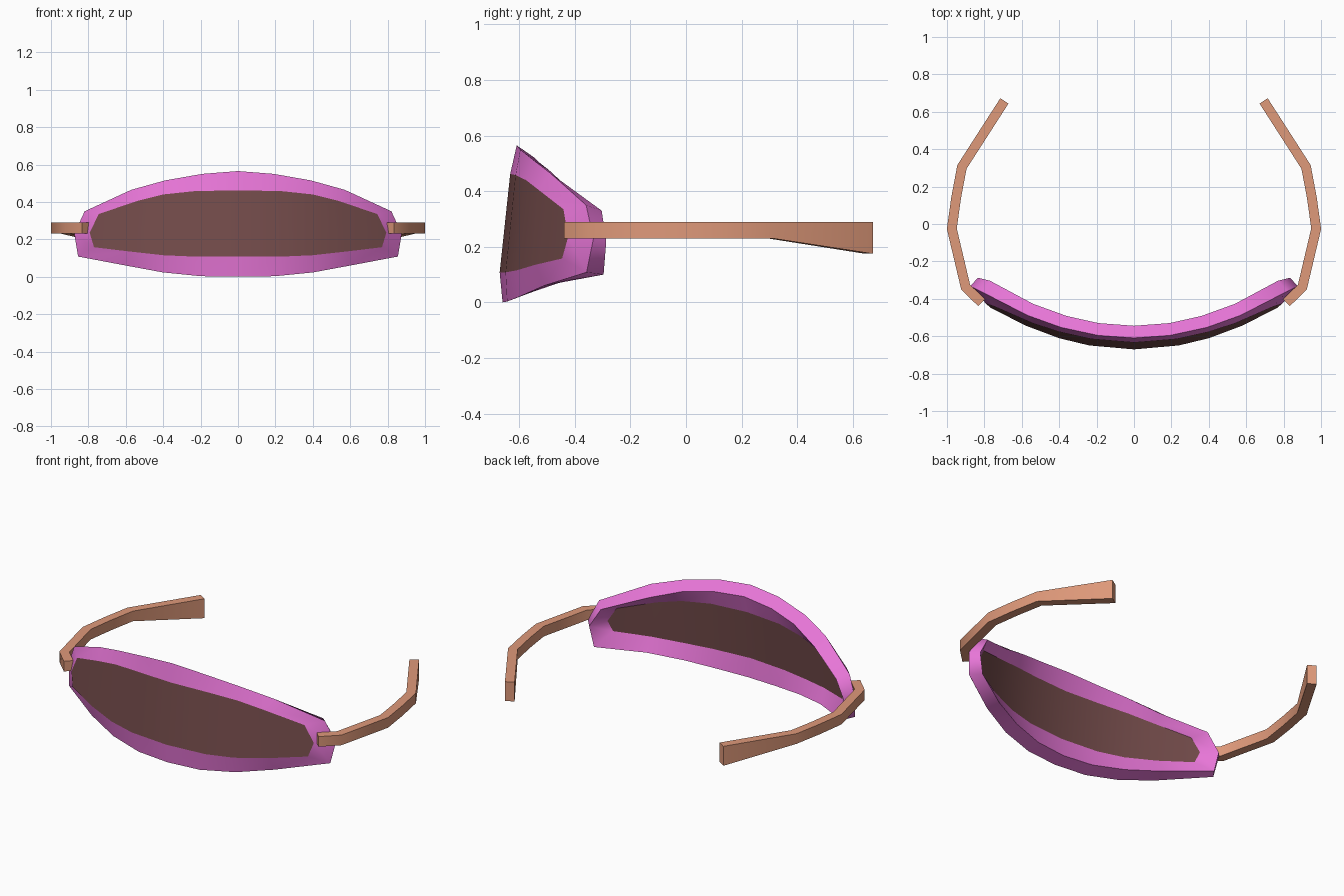
import bpy, bmesh
from mathutils import Vector

if "Cube" in bpy.data.objects:
    bpy.data.objects.remove(bpy.data.objects["Cube"])


def material(name, rgb):
    m = bpy.data.materials.new(name)
    m.diffuse_color = (*rgb, 1)
    m.use_nodes = True
    m.node_tree.nodes["Principled BSDF"].inputs["Base Color"].default_value = m.diffuse_color
    return m


def make_object(name, verts, faces, mat, ring_size=None):
    """Smooth mesh; edges running along a ring stay sharp when ring_size is given."""
    mesh = bpy.data.meshes.new(name)
    mesh.from_pydata(verts, [], faces)
    bm = bmesh.new()
    bm.from_mesh(mesh)
    bmesh.ops.recalc_face_normals(bm, faces=bm.faces)
    for f in bm.faces:
        f.smooth = True
    for e in bm.edges:
        a, b = e.verts
        if ring_size:
            rim = a.index // ring_size == b.index // ring_size
            e.smooth = not (rim and abs(e.calc_face_angle(0)) > 0.5)
        else:
            e.smooth = e.calc_face_angle(0) < 0.7
    bm.to_mesh(mesh)
    bm.free()
    mesh.materials.append(mat)
    ob = bpy.data.objects.new(name, mesh)
    bpy.context.collection.objects.link(ob)


def ring(half, base, tilt, bow, limit=0):
    """Mirror a half outline (top centre to bottom centre) and wrap it around the face."""
    outline = half + [(-x, z) for x, z in half[-2:0:-1]]
    return [(x, min(base + tilt * z + bow * x * x, limit), z) for x, z in outline]


pink = material("frame_pink", (0.80, 0.18, 0.68))
brown = material("lens_brown", (0.175, 0.072, 0.07))
tan = material("arm_tan", (0.74, 0.32, 0.195))

# Half outlines (x, z): lens edge, outer front edge and rear edge of the frame
lens_half = [(0, .462), (.23, .458), (.4, .44), (.54, .405), (.745, .335), (.793, .235),
             (.77, .158), (.58, .135), (.4, .115), (.24, .108), (0, .108)]
outer_half = [(0, .565), (.19, .55), (.39, .515), (.57, .465), (.82, .35), (.875, .23),
              (.855, .108), (.6, .06), (.4, .023), (.2, .003), (0, .0)]
rear_half = [(0, .52), (.19, .505), (.36, .475), (.54, .415), (.77, .33), (.835, .22),
             (.81, .10), (.57, .075), (.38, .05), (.19, .03), (0, .025)]
inner_half = [(x * .975, .24 + (z - .24) * .8) for x, z in lens_half]
lens_ring = ring(lens_half, -.682, .107, .37)
outer_ring = ring(outer_half, -.66, .09, .40)
rear_ring = ring(rear_half, -.591, .09, .435, -.287)
inner_ring = ring(inner_half, -.617, .107, .37)
n = len(lens_ring)


def strips(pairs):
    return [(a * n + i, a * n + (i + 1) % n, b * n + (i + 1) % n, b * n + i)
            for a, b in pairs for i in range(n)]


# Frame: front face, outer rim and inner wall through four rings
make_object("visor_frame", lens_ring + outer_ring + rear_ring + inner_ring,
            strips([(0, 1), (1, 2), (2, 3)]), pink, n)

# Lens: front and smaller back sheet, each of strips with a triangle at both ends
lens_faces = strips([(0, 1)])
for sheet in (0, n):
    for i in range(5):
        for s in (1, -1):
            idx = [s * i, s * (i + 1), s * (9 - i), s * (10 - i)]
            if i == 4:
                idx = [s * 4, s * 5, s * 6]
            lens_faces.append([k % n + sheet for k in idx])
make_object("lens", lens_ring + inner_ring, lens_faces, brown, n)

# Arms: flat bar along a bent path, deeper toward the ear end
path = [(.815, -.42, .23), (.9, -.338, .23), (.974, -.025, .23),
        (.951, .14, .23), (.92, .305, .23), (.693, .658, .175)]
half_width, top = 0.026, 0.29


def arm(name, side):
    pts = [Vector(p[:2]) for p in path]
    verts, faces = [], []
    for i, p in enumerate(pts):
        d0 = (p - pts[max(i - 1, 0)]).normalized()
        d1 = (pts[min(i + 1, len(pts) - 1)] - p).normalized()
        d = (d0 + d1).normalized()
        nrm = Vector((d.y, -d.x))
        w = half_width / nrm.dot(Vector((d1.y, -d1.x)) if d1.length else nrm)
        low = path[i][2]
        for k, z in ((w, low), (w, top), (-w, top), (-w, low)):
            q = p + nrm * k
            verts.append((side * q.x, q.y, z))
    for i in range(len(pts) - 1):
        for k in range(4):
            m = (k + 1) % 4
            faces.append((4 * i + k, 4 * i + m, 4 * i + 4 + m, 4 * i + 4 + k))
    e = 4 * len(pts)
    faces += [(0, 1, 2, 3), (e - 4, e - 3, e - 2, e - 1)]
    make_object(name, verts, faces, tan)


arm("right_arm", 1)
arm("left_arm", -1)
